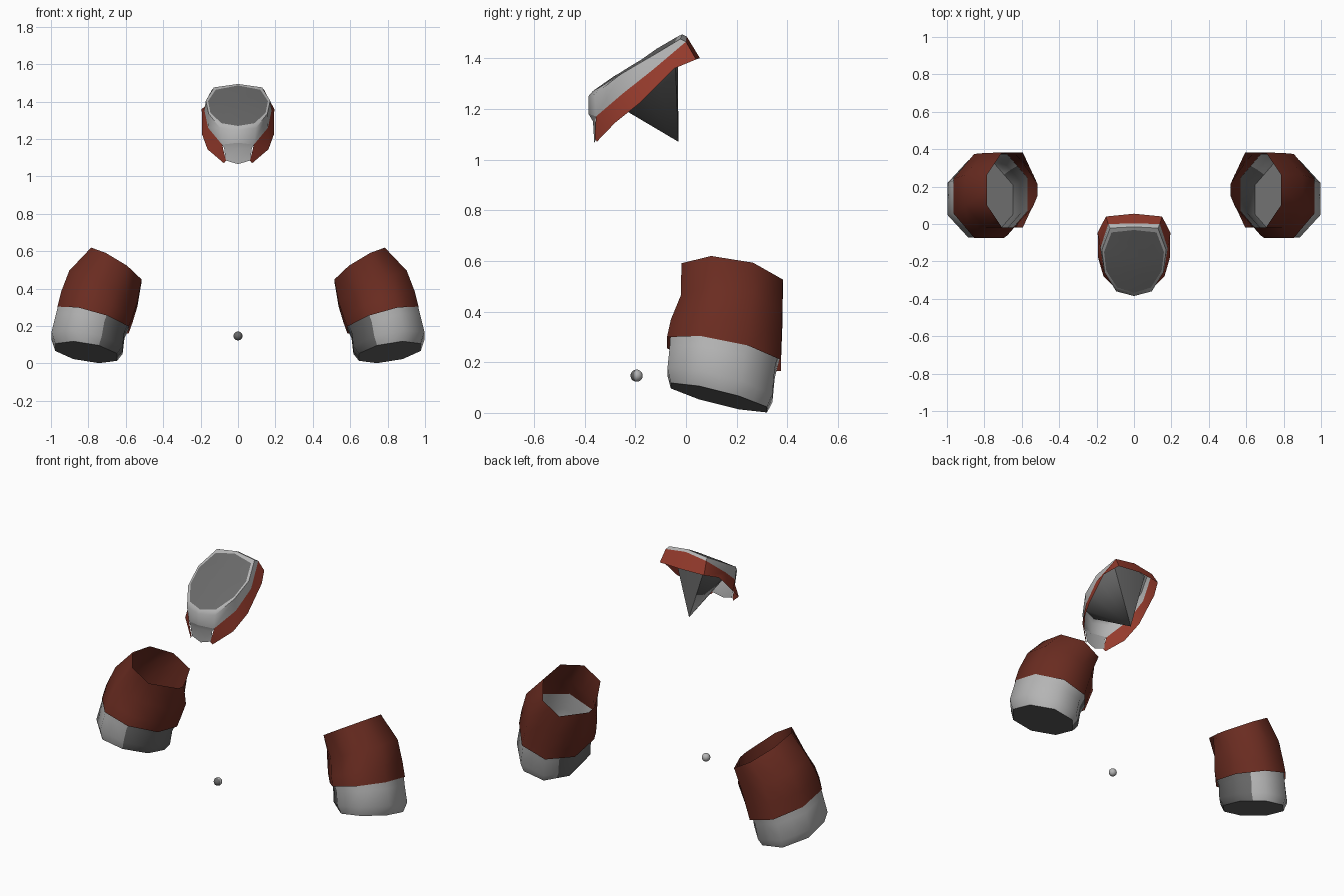
import bpy, bmesh, math
from mathutils import Vector

if "Cube" in bpy.data.objects:
    bpy.data.objects.remove(bpy.data.objects["Cube"])


def material(name, rgb):
    m = bpy.data.materials.new(name)
    m.diffuse_color = (*rgb, 1)
    m.use_nodes = True
    m.node_tree.nodes["Principled BSDF"].inputs["Base Color"].default_value = m.diffuse_color
    return m


LIGHT = material("light grey", (0.46, 0.46, 0.46))
DARK = material("dark grey", (0.14, 0.14, 0.14))
RED = material("red", (0.30, 0.043, 0.025))
DEEP = material("deep red", (0.145, 0.025, 0.015))


def finish(name, bm, mats, angle):
    bmesh.ops.recalc_face_normals(bm, faces=bm.faces[:])
    me = bpy.data.meshes.new(name)
    bm.to_mesh(me)
    bm.free()
    for m in mats:
        me.materials.append(m)
    ob = bpy.data.objects.new(name, me)
    bpy.context.collection.objects.link(ob)
    bpy.ops.object.select_all(action='DESELECT')
    ob.select_set(True)
    bpy.context.view_layer.objects.active = ob
    bpy.ops.object.shade_smooth_by_angle(angle=math.radians(angle))
    return ob


# ---- forearms: lofts of tilted octagons (edge midpoints included) ----
def octagon(bm, side, c, rx, ry, p, q, pinch=1.0):
    corners = []
    for k in range(8):
        a = math.radians(22.5 + 45 * k)
        dx = rx * math.cos(a) / math.cos(math.pi / 8)
        dy = ry * math.sin(a) / math.cos(math.pi / 8)
        if k in (3, 4):          # inner edge can narrow to a point
            dy *= pinch
        corners.append(Vector((side * (c[0] + dx), c[1] + dy, c[2] + p * dx + q * dy)))
    ring = []
    for k in range(8):
        ring += [corners[k], (corners[k] + corners[(k + 1) % 8]) / 2]
    return [bm.verts.new(v) for v in ring]


def loft(bm, rings, rule=lambda k: 0):
    n = len(rings[0])
    for a, b in zip(rings, rings[1:]):
        for k in range(n):
            f = bm.faces.new((a[k], a[(k + 1) % n], b[(k + 1) % n], b[k]))
            f.material_index = rule(k)


CUFF = [((0.812, 0.13, 0.06), 0.165, 0.19, 0.16, -0.25),
        ((0.807, 0.134, 0.11), 0.19, 0.207, 0.2, -0.25),
        ((0.79, 0.143, 0.20), 0.183, 0.207, 0.25, -0.22),
        ((0.756, 0.158, 0.30), 0.187, 0.216, 0.36, -0.18)]
SLEEVE = [((0.775, 0.15, 0.232), 0.19, 0.225, 0.28, -0.2),
          ((0.755, 0.158, 0.30), 0.19, 0.218, 0.36, -0.18),
          ((0.72, 0.18, 0.40), 0.182, 0.2, 0.46, -0.15),
          ((0.65, 0.182, 0.525), 0.135, 0.2, 0.6, -0.16, 0.35)]

for side, label in ((1, "right"), (-1, "left")):
    # hand cuff: light shell, dark inner front panel and dark end plate
    bm = bmesh.new()
    rings = [octagon(bm, side, *r) for r in CUFF]
    loft(bm, rings, lambda k: 1 if 5 <= k <= 9 else 0)
    bm.faces.new(rings[0]).material_index = 1
    finish(label + "_cuff", bm, [LIGHT, DARK], 50)
    # open sleeve
    bm = bmesh.new()
    loft(bm, [octagon(bm, side, *r) for r in SLEEVE])
    finish(label + "_sleeve", bm, [DEEP], 60)


# ---- face mask: half outlines, mirrored across x ----
def strip(bm, rows):
    for s in (1, -1):
        vs = [[bm.verts.new((s * x, y, z)) for x, y, z in row] for row in rows]
        for a, b in zip(vs, vs[1:]):
            for k in range(len(a) - 1):
                quad = (a[k], a[k + 1], b[k + 1], b[k])
                bm.faces.new(quad if s > 0 else quad[::-1])
    bmesh.ops.remove_doubles(bm, verts=bm.verts[:], dist=0.0005)


GLASS = [(0, -.032, 1.486), (.12, -.045, 1.463), (.16, -.15, 1.402),
         (.148, -.25, 1.342), (.09, -.34, 1.285), (0, -.368, 1.27)]
ROUND = [(0, -.015, 1.494), (.128, -.022, 1.476), (.172, -.14, 1.405),
         (.157, -.26, 1.335), (.095, -.36, 1.258), (0, -.385, 1.25)]
SHELL = [(0, .003, 1.485), (.138, 0, 1.465), (.18, -.13, 1.355),
         (.16, -.25, 1.26), (.085, -.355, 1.17), (0, -.385, 1.18)]
RIM = [(0, .055, 1.40), (.15, .04, 1.395), (.194, -.045, 1.36),
       (.192, -.18, 1.225), (.163, -.28, 1.145), (.075, -.352, 1.07)]
SCALED = [(x * .5, -.2 + (y + .2) * .5, 1.384 + (z - 1.38) * .5) for x, y, z in GLASS]

# face glass, nearly flat
bm = bmesh.new()
strip(bm, [GLASS, SCALED])
inner = [e for e in bm.edges if e.is_boundary
         and all(abs(v.co.x) < .081 and -.29 < v.co.y < -.11 for v in e.verts)]
bmesh.ops.holes_fill(bm, edges=inner, sides=0)
finish("face_glass", bm, [DARK], 40)

# dark cone running from the glass edge to a point behind the mask
bm = bmesh.new()
loop = GLASS + [(-x, y, z) for x, y, z in GLASS[-2:0:-1]]
vs = [bm.verts.new(v) for v in loop]
tip = bm.verts.new((0, -.03, 1.07))
for a, b in zip(vs, vs[1:] + vs[:1]):
    bm.faces.new((a, b, tip))
finish("mask_cone", bm, [DARK], 40)

# light frame around the glass
bm = bmesh.new()
strip(bm, [GLASS, ROUND, SHELL])
finish("mask_frame", bm, [LIGHT], 45)

# chin guard
bm = bmesh.new()
strip(bm, [[SHELL[4], SHELL[5]],
           [(.074, -.358, 1.15), (0, -.367, 1.15)],
           [(.066, -.352, 1.085), (0, -.362, 1.066)]])
finish("chin_guard", bm, [LIGHT], 30)

# red band around the mask
bm = bmesh.new()
strip(bm, [SHELL[:5] + [(.064, -.36, 1.085)], RIM])
finish("mask_band", bm, [RED], 35)

# small floating ball with a dark front
bm = bmesh.new()
bmesh.ops.create_uvsphere(bm, u_segments=16, v_segments=10, radius=0.024)
for f in bm.faces:
    f.material_index = 1 if f.calc_center_median().y < -0.008 else 0
bmesh.ops.translate(bm, verts=bm.verts[:], vec=(0, -.195, .147))
finish("ball", bm, [LIGHT, DARK], 60)
